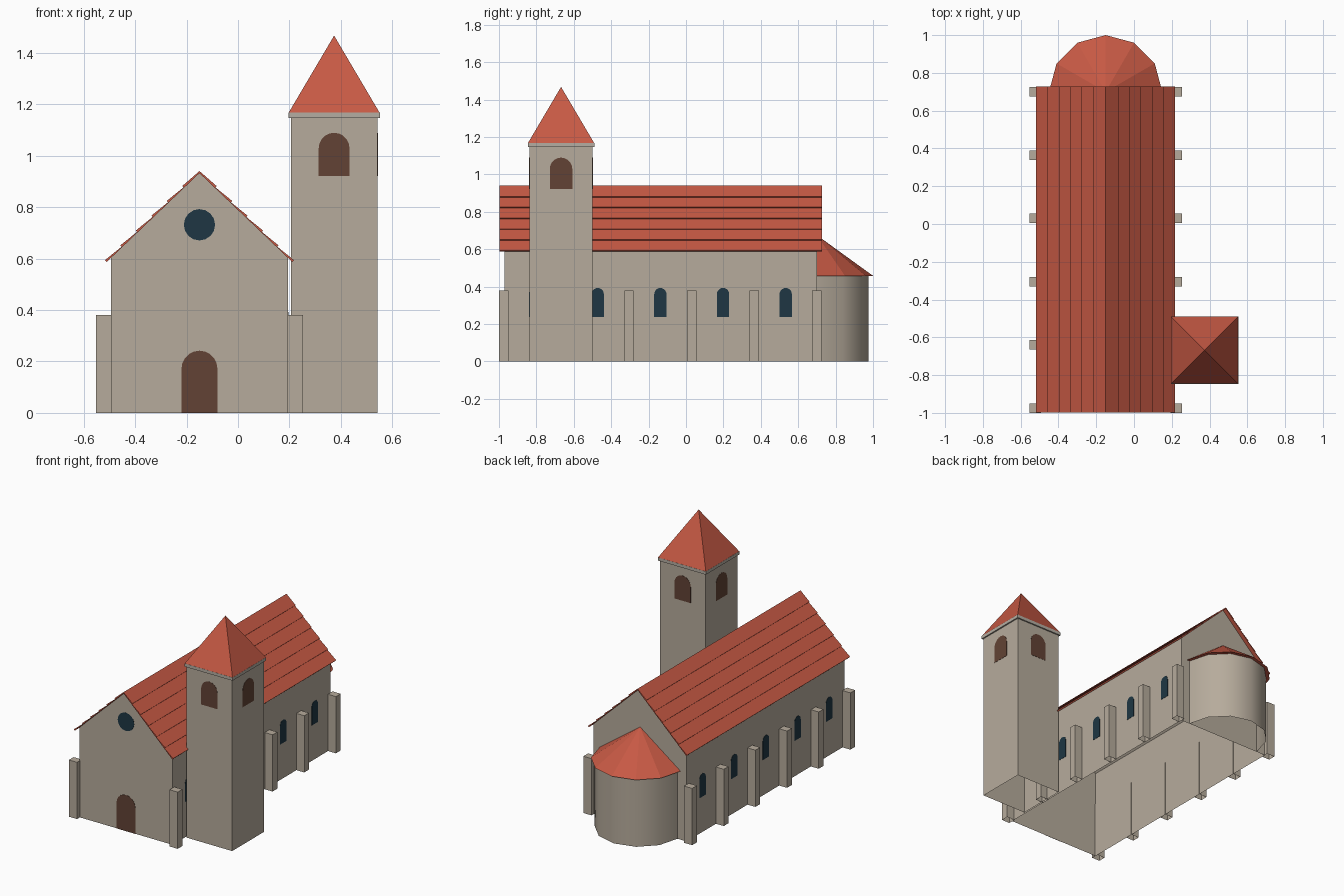
import bpy, bmesh, math
from mathutils import Vector

if "Cube" in bpy.data.objects:
    bpy.data.objects.remove(bpy.data.objects["Cube"])


def material(name, rgb):
    m = bpy.data.materials.new(name)
    m.diffuse_color = (*rgb, 1)
    m.use_nodes = True
    m.node_tree.nodes["Principled BSDF"].inputs["Base Color"].default_value = m.diffuse_color
    return m


STONE = material("stone", (0.47, 0.41, 0.332))
TRIM = material("grey stone trim", (0.46, 0.42, 0.36))
TILE = material("terracotta tile", (0.57, 0.10, 0.058))
WOOD = material("dark brown", (0.122, 0.055, 0.035))
GLASS = material("dark blue glass", (0.013, 0.037, 0.056))


def finish(name, bm, mat, drop=None):
    """Make the object; faces whose centre passes drop() are left open."""
    bmesh.ops.recalc_face_normals(bm, faces=bm.faces)
    if drop:
        gone = [f for f in bm.faces if drop(f.calc_center_median())]
        bmesh.ops.delete(bm, geom=gone, context="FACES")
    me = bpy.data.meshes.new(name)
    bm.to_mesh(me)
    bm.free()
    me.materials.append(mat)
    ob = bpy.data.objects.new(name, me)
    bpy.context.collection.objects.link(ob)
    return ob


def at_ground(c):
    return c.z < 1e-4


def prism(name, pts, vec, mat, drop=None):
    """Extrude a closed 3D outline along vec."""
    bm = bmesh.new()
    f = bm.faces.new([bm.verts.new(p) for p in pts])
    res = bmesh.ops.extrude_face_region(bm, geom=[f], use_keep_orig=True)
    top = [v for v in res["geom"] if isinstance(v, bmesh.types.BMVert)]
    bmesh.ops.translate(bm, verts=top, vec=vec)
    return finish(name, bm, mat, drop)


def box(name, x0, x1, y0, y1, z0, z1, mat):
    return prism(name, [(x0, y0, z0), (x1, y0, z0), (x1, y1, z0), (x0, y1, z0)],
                 (0, 0, z1 - z0), mat, at_ground)


def cone(name, base, apex, mat):
    bm = bmesh.new()
    ring = [bm.verts.new(p) for p in base]
    tip = bm.verts.new(apex)
    bm.faces.new(ring)
    for i, v in enumerate(ring):
        bm.faces.new((v, ring[(i + 1) % len(ring)], tip))
    return finish(name, bm, mat)


def plate(name, outline, origin, normal, mat, t=0.0015):
    """Thin plate on a wall; outline is (sideways, up) from origin."""
    n = Vector(normal)
    side = Vector((0, 0, 1)).cross(n)
    pts = [Vector(origin) + n * 0.0005 + side * u + Vector((0, 0, w)) for u, w in outline]
    return prism(name, pts, n * t, mat)


def arch(half, height, steps=10):
    spring = height - half
    curve = [(half * math.cos(math.pi * i / steps), spring + half * math.sin(math.pi * i / steps))
             for i in range(steps + 1)]
    return [(-half, 0), (half, 0)] + curve


CX, HALF = -0.15, 0.345          # nave centre line and half width
Y0, Y1 = -0.97, 0.70             # nave front and back
RIDGE, EAVE_X, EAVE_Z = 0.933, 0.361, 0.587
SLOPE = (RIDGE - EAVE_Z) / EAVE_X

# Nave with gables, open underneath
wall_z = RIDGE - SLOPE * HALF
prism("nave", [(CX - HALF, Y0, 0), (CX + HALF, Y0, 0), (CX + HALF, Y0, wall_z),
               (CX, Y0, RIDGE), (CX - HALF, Y0, wall_z)], (0, Y1 - Y0, 0), STONE, at_ground)

# Roof: six overlapping tile courses on each slope
COURSES, THIN, THICK = 6, 0.003, 0.010
ang = math.atan(SLOPE)


def on_slope(t, lift):
    return (EAVE_X * t + math.sin(ang) * lift,
            RIDGE - (RIDGE - EAVE_Z) * t + math.cos(ang) * lift)


right = [(0, RIDGE + 0.008)]
for i in range(COURSES):
    if i:
        right.append(on_slope(i / COURSES, THIN))
    right.append(on_slope((i + 1) / COURSES, THICK))
right.append((EAVE_X, EAVE_Z))
left = [(-x, z) for x, z in reversed(right[1:])]
profile = right + [(0, RIDGE)] + left
prism("nave_roof", [(CX + x, -0.998, z) for x, z in profile], (0, 1.726, 0), TILE)

# Buttresses and side windows
STEP = 0.335
for s, label in ((-1, "left"), (1, "right")):
    wall_x = CX + s * HALF
    for i in range(6):
        y = -0.975 + STEP * i
        xs = sorted((wall_x - s * 0.002, wall_x + s * 0.058))
        box(f"buttress_{label}_{i + 1}", *xs, y - 0.025, y + 0.025, 0, 0.38, STONE)
    for i in range(5):
        plate(f"side_window_{label}_{i + 1}", arch(0.033, 0.155),
              (wall_x, -0.807 + STEP * i, 0.238), (s, 0, 0), GLASS)

# Front door and round window
plate("front_door", arch(0.07, 0.242), (CX, Y0, 0), (0, -1, 0), WOOD)
plate("round_window", [(0.061 * math.cos(math.tau * i / 16), 0.061 * math.sin(math.tau * i / 16))
                       for i in range(16)], (CX, Y0, 0.732), (0, -1, 0), GLASS)


# Apse: half of a twelve-sided drum with a half-cone roof
def half_ring(r, z):
    return [(CX + r * math.cos(math.pi * i / 6), Y1 + r * math.sin(math.pi * i / 6), z)
            for i in range(7)]


apse = prism("apse", half_ring(0.277, 0), (0, 0, 0.46), STONE,
             lambda c: c.z < 1e-4 or c.y < Y1 + 1e-4)
for p in apse.data.polygons:
    p.use_smooth = abs(p.normal.z) < 0.5
for e in apse.data.edges:
    a, b = (apse.data.vertices[v].co for v in e.vertices)
    e.use_edge_sharp = abs(a.z - b.z) < 0.01
cone("apse_roof", half_ring(0.30, 0.458), (CX, Y1, 0.675), TILE)

# Bell tower with cornice, spire and four arched openings
TX, TY, TH = 0.374, -0.668, 0.1685
box("tower", TX - TH, TX + TH, TY - TH, TY + TH, 0, 1.15, STONE)
C = 0.178
box("tower_cornice", TX - C, TX + C, TY - C, TY + C, 1.147, 1.168, TRIM)
S = 0.177
cone("tower_spire", [(TX - S, TY - S, 1.168), (TX + S, TY - S, 1.168),
                     (TX + S, TY + S, 1.168), (TX - S, TY + S, 1.168)], (TX, TY, 1.468), TILE)
for label, n in (("front", (0, -1, 0)), ("back", (0, 1, 0)), ("left", (-1, 0, 0)), ("right", (1, 0, 0))):
    plate(f"belfry_opening_{label}", arch(0.06, 0.168),
          (TX + n[0] * TH, TY + n[1] * TH, 0.922), n, WOOD)
